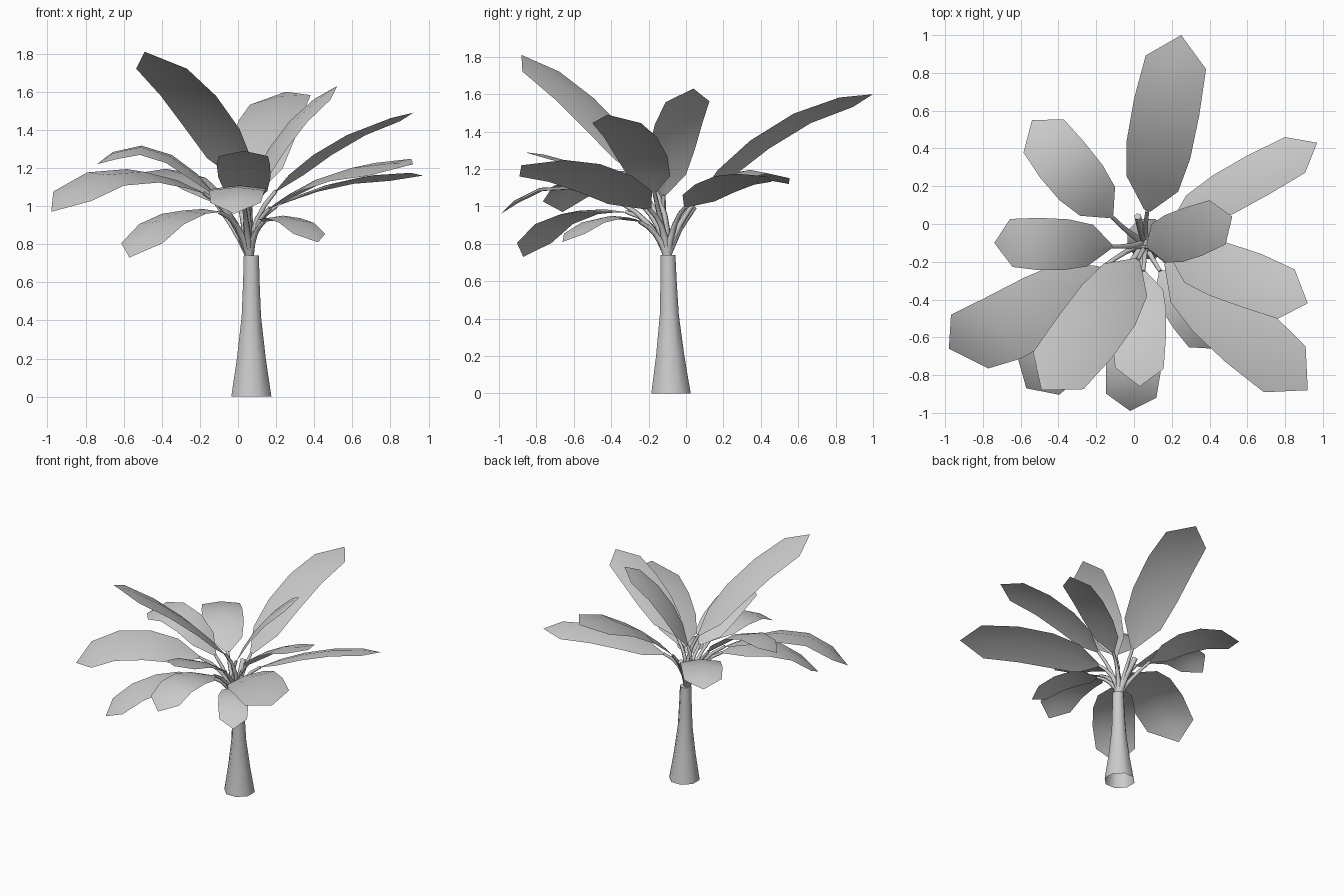
import bpy
import bmesh
import math
from mathutils import Vector, Matrix

cube = bpy.data.objects.get("Cube")
if cube:
    bpy.data.objects.remove(cube, do_unlink=True)

GREY = (0.6, 0.6, 0.6, 1.0)
mat = bpy.data.materials.new("plain grey")
mat.use_nodes = True
mat.diffuse_color = GREY
mat.node_tree.nodes["Principled BSDF"].inputs["Base Color"].default_value = GREY

UP = Vector((0, 0, 1))
CROWN = Vector((0.06, -0.1, 0.74))


def finish(name, bm):
    """Turn a bmesh into a smooth-shaded object."""
    mesh = bpy.data.meshes.new(name)
    bm.to_mesh(mesh)
    bm.free()
    mesh.materials.append(mat)
    mesh.shade_smooth()
    obj = bpy.data.objects.new(name, mesh)
    bpy.context.collection.objects.link(obj)


def tube(bm, points, radii, sides, level=False):
    """Sweep a polygon along points, open at the foot; level keeps rings horizontal."""
    rings = []
    for i, p in enumerate(points):
        along = points[min(i + 1, len(points) - 1)] - points[max(i - 1, 0)]
        turn = Matrix() if level else along.to_track_quat("Z", "Y").to_matrix().to_4x4()
        ring = []
        for k in range(sides):
            a = math.tau * (k + 0.5) / sides
            ring.append(bm.verts.new(p + turn @ Vector((math.cos(a), math.sin(a), 0)) * radii[i]))
        rings.append(ring)
    for low, high in zip(rings, rings[1:]):
        for k in range(sides):
            n = (k + 1) % sides
            bm.faces.new((low[k], low[n], high[n], high[k]))
    cap = bm.faces.new(rings[-1])
    for edge in cap.edges:
        edge.smooth = False


def bezier(a, b, c, t):
    return a * (1 - t) ** 2 + b * (2 * t * (1 - t)) + c * t ** 2


# Blade outline: position along the blade and share of the half width
OUTLINE = [(0, 0.1), (0.15, 0.8), (0.35, 0.98), (0.6, 1.0), (0.85, 0.92)]


def leaf(name, start, middle, tip, half, roll):
    """A thin tapered stalk and an arched, blunt-pointed blade."""
    start, middle, tip = Vector(start), Vector(middle), Vector(tip)
    control = middle * 2 - (start + tip) / 2
    bm = bmesh.new()

    # stalk, joining the blade along its tangent
    reach = (start - CROWN).length * 0.5
    bend = start - (control - start).normalized() * reach
    stalk = [bezier(CROWN, bend, start, i / 4) for i in range(5)]
    tube(bm, stalk, [0.024, 0.019, 0.015, 0.013, 0.011], 5)

    # blade
    heading = tip - start
    across = UP.cross(Vector((heading.x, heading.y, 0))).normalized()
    rows = []
    for t, share in OUTLINE:
        p = bezier(start, control, tip, t)
        along = (bezier(start, control, tip, t + 0.05) - p).normalized()
        side = Matrix.Rotation(math.radians(roll), 3, along) @ across
        normal = along.cross(side)
        w = half * share
        rows.append([bm.verts.new(p + side * w * s - normal * w * 0.12 * abs(s))
                     for s in (-1, 0, 1)])
    for low, high in zip(rows, rows[1:]):
        for k in range(2):
            bm.faces.new((low[k + 1], low[k], high[k], high[k + 1]))
    end = bm.verts.new(tip)
    for k in range(2):
        bm.faces.new((rows[-1][k + 1], rows[-1][k], end))
    finish(name, bm)


# Trunk, flared at the foot
bm = bmesh.new()
trunk = [(0, 0.114), (0.2, 0.082), (0.42, 0.055), (0.6, 0.047), (0.74, 0.043)]
tube(bm, [Vector((0.07, -0.08 - z * 0.022, z)) for z, r in trunk],
     [r for z, r in trunk], 8, level=True)
finish("trunk", bm)

# Young rolled shoot
bm = bmesh.new()
tube(bm, [CROWN, Vector((0.04, -0.04, 0.88)), Vector((0.02, 0.04, 1.0))],
     [0.022, 0.022, 0.02], 6)
finish("young_shoot", bm)

# Leaves: blade start, middle, tip, half width, roll in degrees
leaf("back_leaf", (0.07, 0.07, 1.05), (0.15, 0.52, 1.44), (0.25, 1.0, 1.6), 0.18, -9)
leaf("upper_side_leaf", (0.07, -0.12, 1.06), (0.26, -0.06, 1.4), (0.52, 0.04, 1.63), 0.135, 1)
leaf("left_back_leaf", (0.2, 0.0, 1.0), (0.58, 0.22, 1.14), (0.97, 0.43, 1.16), 0.12, -11)
leaf("left_high_leaf", (0.2, -0.17, 1.08), (0.54, -0.27, 1.35), (0.92, -0.42, 1.49), 0.15, 0)
leaf("left_front_leaf", (0.17, -0.2, 0.99), (0.52, -0.53, 1.18), (0.92, -0.88, 1.22), 0.185, 15)
leaf("right_back_leaf", (-0.12, 0.04, 1.02), (-0.34, 0.29, 1.19), (-0.54, 0.55, 1.12), 0.15, 0)
leaf("right_leaf", (-0.12, -0.12, 1.06), (-0.45, -0.11, 1.3), (-0.74, -0.1, 1.22), 0.14, -10)
leaf("right_front_leaf", (-0.18, -0.24, 1.07), (-0.62, -0.52, 1.18), (-0.98, -0.66, 0.97), 0.19, -11)
leaf("tallest_leaf", (0.02, -0.19, 1.13), (-0.2, -0.52, 1.53), (-0.49, -0.88, 1.81), 0.18, 0)
leaf("front_leaf", (0.05, -0.25, 1.02), (0.03, -0.54, 1.21), (0.03, -0.86, 1.29), 0.14, 0)
leaf("front_low_leaf", (0.03, -0.35, 1.02), (0.0, -0.72, 1.11), (-0.02, -0.99, 0.96), 0.145, 0)
leaf("right_low_leaf", (-0.1, -0.32, 0.97), (-0.36, -0.66, 0.95), (-0.57, -0.87, 0.73), 0.155, 0)
leaf("left_low_leaf", (0.14, -0.25, 0.92), (0.28, -0.46, 0.94), (0.42, -0.66, 0.81), 0.11, 0)
